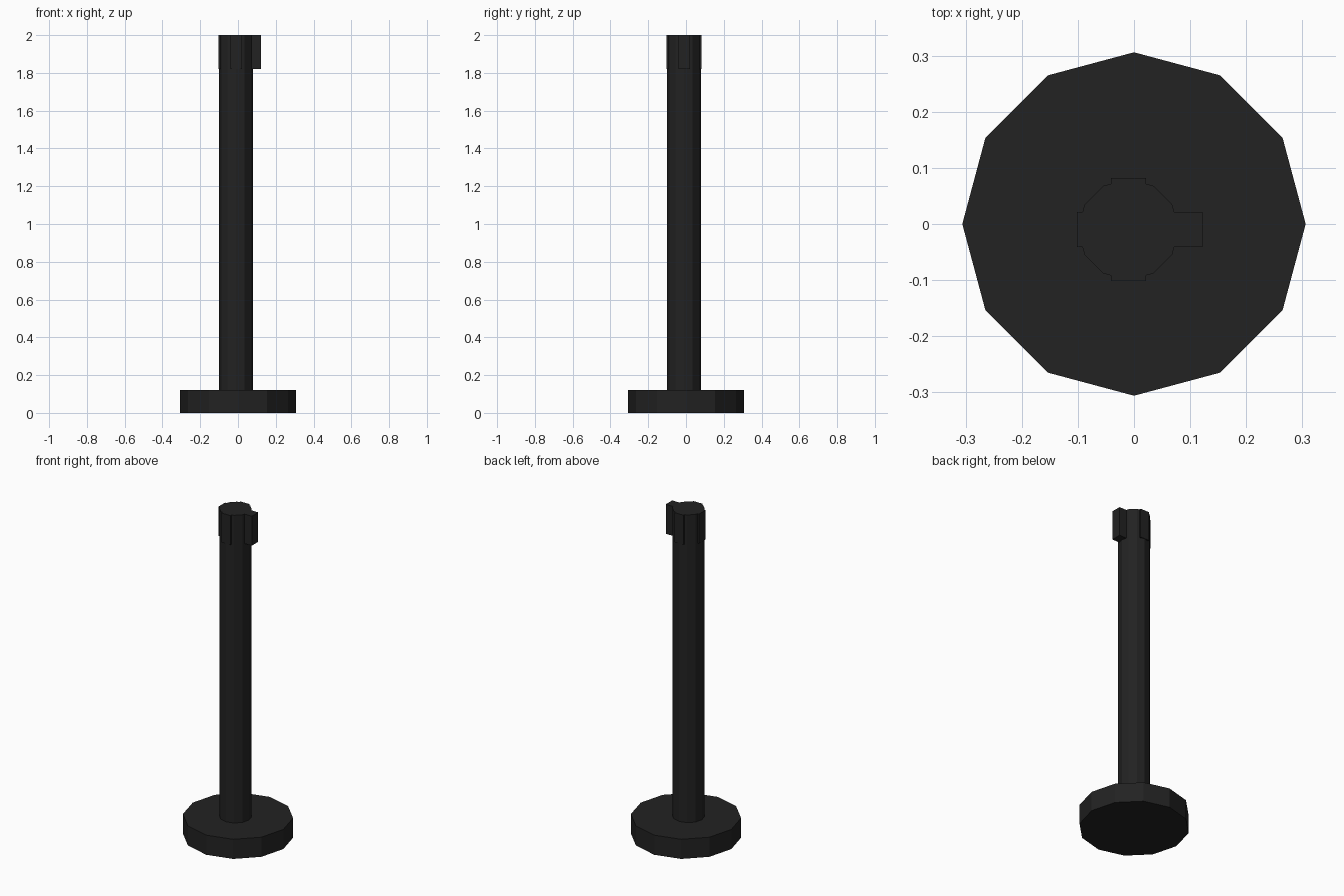
import bpy
from math import pi

if "Cube" in bpy.data.objects:
    bpy.data.objects.remove(bpy.data.objects["Cube"])

black = bpy.data.materials.new("black_metal")
black.diffuse_color = (0.016, 0.016, 0.016, 1)
black.use_nodes = True
black.node_tree.nodes["Principled BSDF"].inputs["Base Color"].default_value = black.diffuse_color

CX = CY = -0.01      # the pole sits slightly off the base centre
TOP = 2.0
CLIP_Z = 1.82        # underside of the belt clips
CLIP_W = 0.062


def cylinder(name, radius, z0, z1, x=0, y=0):
    bpy.ops.mesh.primitive_cylinder_add(
        vertices=12, radius=radius, depth=z1 - z0, location=(x, y, (z0 + z1) / 2))
    ob = bpy.context.object
    ob.name = name
    ob.data.materials.append(black)
    return ob


def box(name, x0, x1, y0, y1, z0, z1):
    bpy.ops.mesh.primitive_cube_add(
        size=1, location=((x0 + x1) / 2, (y0 + y1) / 2, (z0 + z1) / 2))
    ob = bpy.context.object
    ob.name = name
    ob.scale = (x1 - x0, y1 - y0, z1 - z0)
    bpy.ops.object.transform_apply(location=False, rotation=False, scale=True)
    ob.data.materials.append(black)
    return ob


# weighted base and pole
cylinder("base", 0.306, 0, 0.12)
cylinder("pole", 0.09, 0.12, TOP, CX, CY)

# belt clips: shallow on three sides, the belt end sticks out on the right
h = CLIP_W / 2
r = 0.092
box("clip_front_back", CX - h, CX + h, CY - r, CY + r, CLIP_Z, TOP)
box("clip_left_and_belt_end", CX - r, 0.122, CY - h, CY + h, CLIP_Z, TOP)
